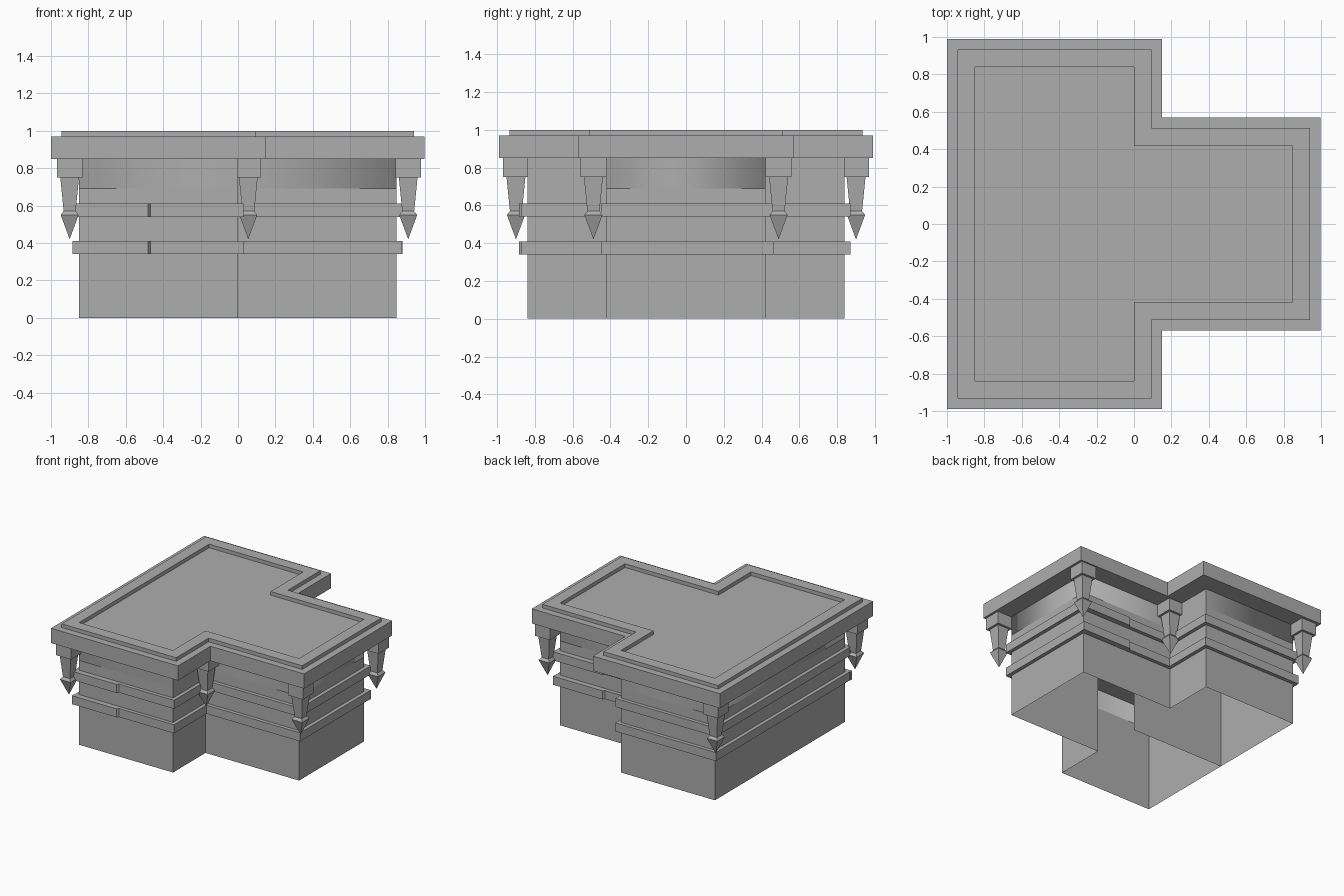
import bpy, bmesh
from mathutils import Vector

cube = bpy.data.objects.get("Cube")
if cube:
    bpy.data.objects.remove(cube, do_unlink=True)

stone = bpy.data.materials.new("grey_stone")
stone.use_nodes = True
GREY = (0.42, 0.42, 0.42, 1)
stone.diffuse_color = GREY
stone.node_tree.nodes["Principled BSDF"].inputs["Base Color"].default_value = GREY


def add_object(name, bm, fix_normals=True):
    if fix_normals:
        bmesh.ops.recalc_face_normals(bm, faces=bm.faces)
    mesh = bpy.data.meshes.new(name)
    bm.to_mesh(mesh)
    bm.free()
    mesh.materials.append(stone)
    obj = bpy.data.objects.new(name, mesh)
    bpy.context.collection.objects.link(obj)
    return obj


def tee(d):
    """T-shaped plan grown outwards by d, counter-clockwise from the inner front corner."""
    half = [(d, -0.42 - d), (0.847 + d, -0.42 - d)]
    wing = [(-0.85 - d, -0.84 - d), (d, -0.84 - d)]
    back = [(x, -y) for x, y in reversed(half)]
    back_wing = [(x, -y) for x, y in reversed(wing)]
    return half + back + back_wing + wing


def sheet(name, path, z0, z1, closed=True, smooth=False):
    """Upright wall following a path, without caps."""
    bm = bmesh.new()
    low = [bm.verts.new((x, y, z0)) for x, y in path]
    high = [bm.verts.new((x, y, z1)) for x, y in path]
    n = len(path)
    for i in range(n if closed else n - 1):
        j = (i + 1) % n
        face = bm.faces.new((low[i], low[j], high[j], high[i]))
        face.smooth = smooth
    return add_object(name, bm, False)


def prism(name, outline, z0, z1):
    bm = bmesh.new()
    base = bm.faces.new([bm.verts.new((x, y, z0)) for x, y in outline])
    top = bmesh.ops.extrude_face_region(bm, geom=[base])["geom"]
    bmesh.ops.translate(bm, vec=(0, 0, z1 - z0),
                        verts=[v for v in top if isinstance(v, bmesh.types.BMVert)])
    return add_object(name, bm)


def ring(name, inner, outer, z0, z1):
    """Hollow T-shaped moulding."""
    bm = bmesh.new()
    loops = [[bm.verts.new((x, y, z)) for x, y in tee(d)]
             for d, z in ((inner, z0), (outer, z0), (outer, z1), (inner, z1))]
    n = len(loops[0])
    for k in range(4):
        a, b = loops[k], loops[(k + 1) % 4]
        for i in range(n):
            j = (i + 1) % n
            bm.faces.new((a[i], a[j], b[j], b[i]))
    return add_object(name, bm)


# Hollow walls, open underneath
plan = tee(0)
sheet("lower_wall", plan, 0, 0.69)
sheet("inner_partition", [(-0.85, 0), (0, 0)], 0, 0.85, closed=False)

# Softly shaded frieze under the roof
sheet("frieze_stem", plan[0:4], 0.69, 0.85, closed=False, smooth=True)
sheet("frieze_wing", plan[4:8], 0.69, 0.85, closed=False, smooth=True)
sheet("frieze_return_back", plan[3:5], 0.69, 0.85, closed=False)
sheet("frieze_return_front", [plan[7], plan[0]], 0.69, 0.85, closed=False)

# Two string courses, each with thicker stretches that end in a bevel
for label, z0, z1 in (("lower", 0.34, 0.41), ("upper", 0.54, 0.61)):
    ring(label + "_band", 0, 0.03, z0, z1)
    prism(label + "_band_front_step",
          [(-0.885, -0.86), (-0.885, -0.885), (-0.48, -0.885), (-0.46, -0.86)], z0, z1)
    prism(label + "_band_back_step",
          [(0.41, 0.44), (0.43, 0.465), (0.88, 0.465), (0.88, 0.44)], z0, z1)

# Roof slab with raised rim
prism("roof_slab", tee(0.15), 0.85, 0.97)
ring("roof_rim", 0, 0.093, 0.965, 1.0)


def pendant(name, x, y):
    """Square bracket with a tapering drop and a pointed tip."""
    bm = bmesh.new()
    profile = [(0.068, 0.85), (0.068, 0.75), (0.05, 0.75), (0.032, 0.57), (0.048, 0.55)]
    corners = [(-1, -1), (1, -1), (1, 1), (-1, 1)]
    loops = [[bm.verts.new((x + sx * r, y + sy * r, z)) for sx, sy in corners]
             for r, z in profile]
    bm.faces.new(loops[0])
    for a, b in zip(loops, loops[1:]):
        for i in range(4):
            j = (i + 1) % 4
            bm.faces.new((a[i], a[j], b[j], b[i]))
    tip = bm.verts.new(Vector((x, y, 0.42)))
    for i in range(4):
        bm.faces.new((loops[-1][i], loops[-1][(i + 1) % 4], tip))
    add_object(name, bm)


# Hanging ornaments at the wing, inner and stem corners
for label, x, y in (("wing", -0.9, 0.9), ("inner", 0.055, 0.49), ("stem", 0.91, 0.49)):
    pendant(label + "_pendant_front", x, -y)
    pendant(label + "_pendant_back", x, y)
